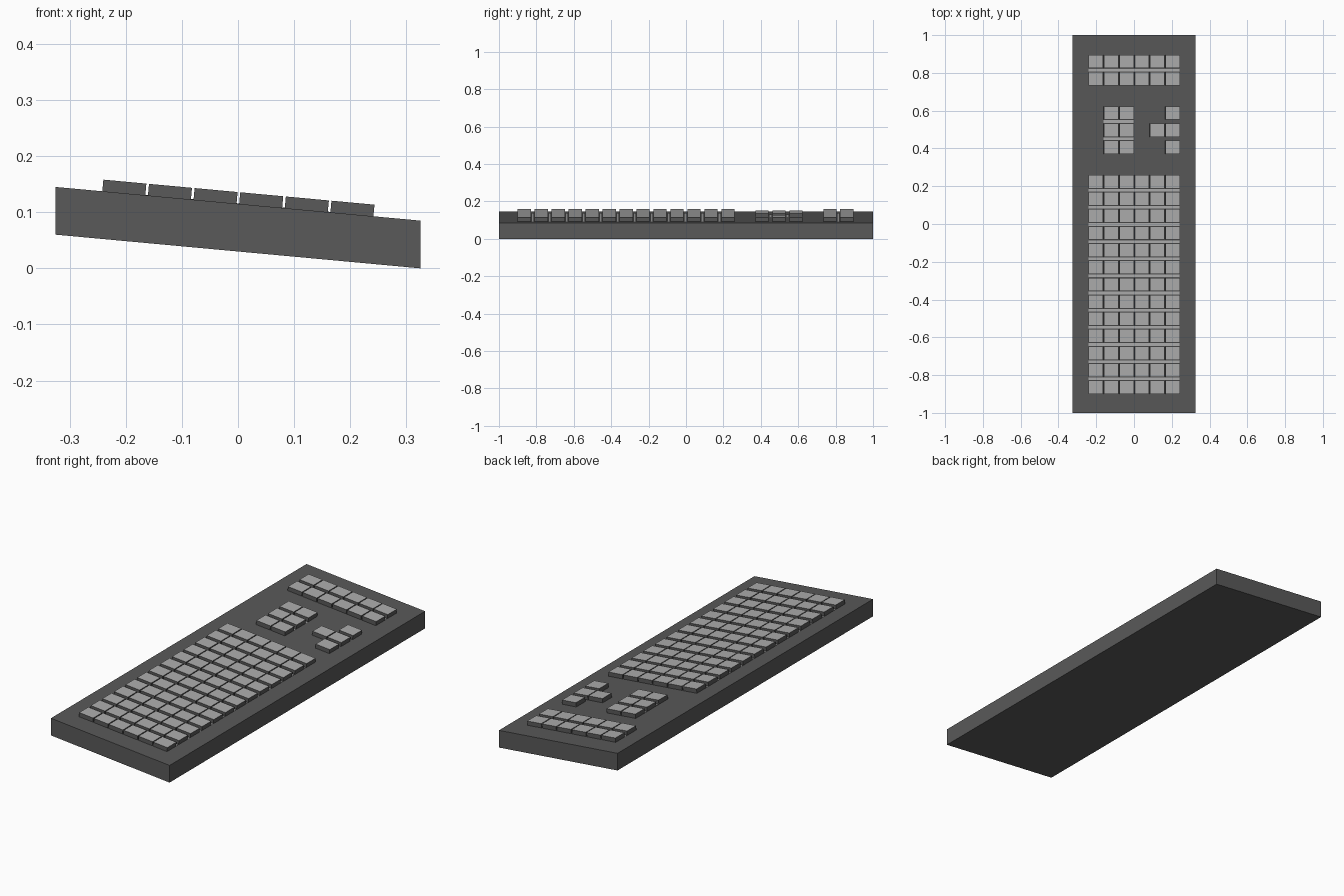
import bpy, bmesh
from mathutils import Matrix, Vector

if "Cube" in bpy.data.objects:
    bpy.data.objects.remove(bpy.data.objects["Cube"])

SLOPE = -0.06 / 0.65            # case falls from back (-x) to front (+x)
ROWS0, ROW_PITCH = -0.865, 0.0908
COL0, COL_PITCH = -0.2035, 0.0813
tangent = Vector((1, 0, SLOPE)).normalized()
normal = Vector((-tangent.z, 0, tangent.x))


def material(name, v):
    m = bpy.data.materials.new(name)
    m.diffuse_color = (v, v, v, 1)
    m.use_nodes = True
    m.node_tree.nodes["Principled BSDF"].inputs["Base Color"].default_value = m.diffuse_color
    return m


dark = material("dark_grey", 0.10)
light = material("light_grey", 0.42)


def finish(bm, name):
    me = bpy.data.meshes.new(name)
    bm.to_mesh(me)
    bm.free()
    me.materials.append(dark)
    me.materials.append(light)
    ob = bpy.data.objects.new(name, me)
    bpy.context.collection.objects.link(ob)
    return ob


def on_deck(col, row):
    """Point on the sloped top surface for a key grid position."""
    x = COL0 + COL_PITCH * col
    return Vector((x, ROWS0 + ROW_PITCH * row, 0.115 + SLOPE * x))


def add_box(bm, centre, sx, sy, bottom, top):
    """Box aligned to the sloped deck, with a light top face."""
    rot = Matrix((tangent, (0, 1, 0), normal)).transposed().to_4x4()
    mid = centre + normal * (bottom + top) / 2
    mat = Matrix.Translation(mid) @ rot @ Matrix.Diagonal((sx, sy, top - bottom, 1))
    verts = bmesh.ops.create_cube(bm, size=1, matrix=mat)["verts"]
    for f in {f for v in verts for f in v.link_faces}:
        f.normal_update()
        f.material_index = int(f.normal.dot(normal) > 0.9)


# Sloped case
bm = bmesh.new()
profile = [(-0.325, 0.06), (0.325, 0), (0.325, 0.085), (-0.325, 0.145)]
face = bm.faces.new([bm.verts.new((x, -1, z)) for x, z in profile])
ext = bmesh.ops.extrude_face_region(bm, geom=[face])["geom"]
bmesh.ops.translate(bm, vec=(0, 2, 0),
                    verts=[g for g in ext if isinstance(g, bmesh.types.BMVert)])
bmesh.ops.recalc_face_normals(bm, faces=bm.faces)
finish(bm, "case")

# Key blocks as (columns, rows) on one shared grid
blocks = {
    "main_keys": [(c, r) for r in range(13) for c in range(6)],
    "navigation_keys": [(c, r) for r in (14, 15, 16) for c in (1, 2)],
    "arrow_keys": [(5, 14), (5, 15), (5, 16), (4, 15)],
    "side_keys": [(c, r) for r in (18, 19) for c in range(6)],
}
for name, cells in blocks.items():
    bm = bmesh.new()
    for c, r in cells:
        add_box(bm, on_deck(c, r), 0.077, 0.071, -0.001, 0.0208)
    finish(bm, name)

# Pale strips lying in the gaps between rows
bm = bmesh.new()
for rows, c0, c1 in ((range(12), 0, 5), ((14, 15), 1, 2), ((18,), 0, 5)):
    for r in rows:
        add_box(bm, on_deck((c0 + c1) / 2, r + 0.5),
                (c1 - c0) * COL_PITCH + 0.077, 0.014, -0.001, 0.0008)
finish(bm, "row_gap_strips")
